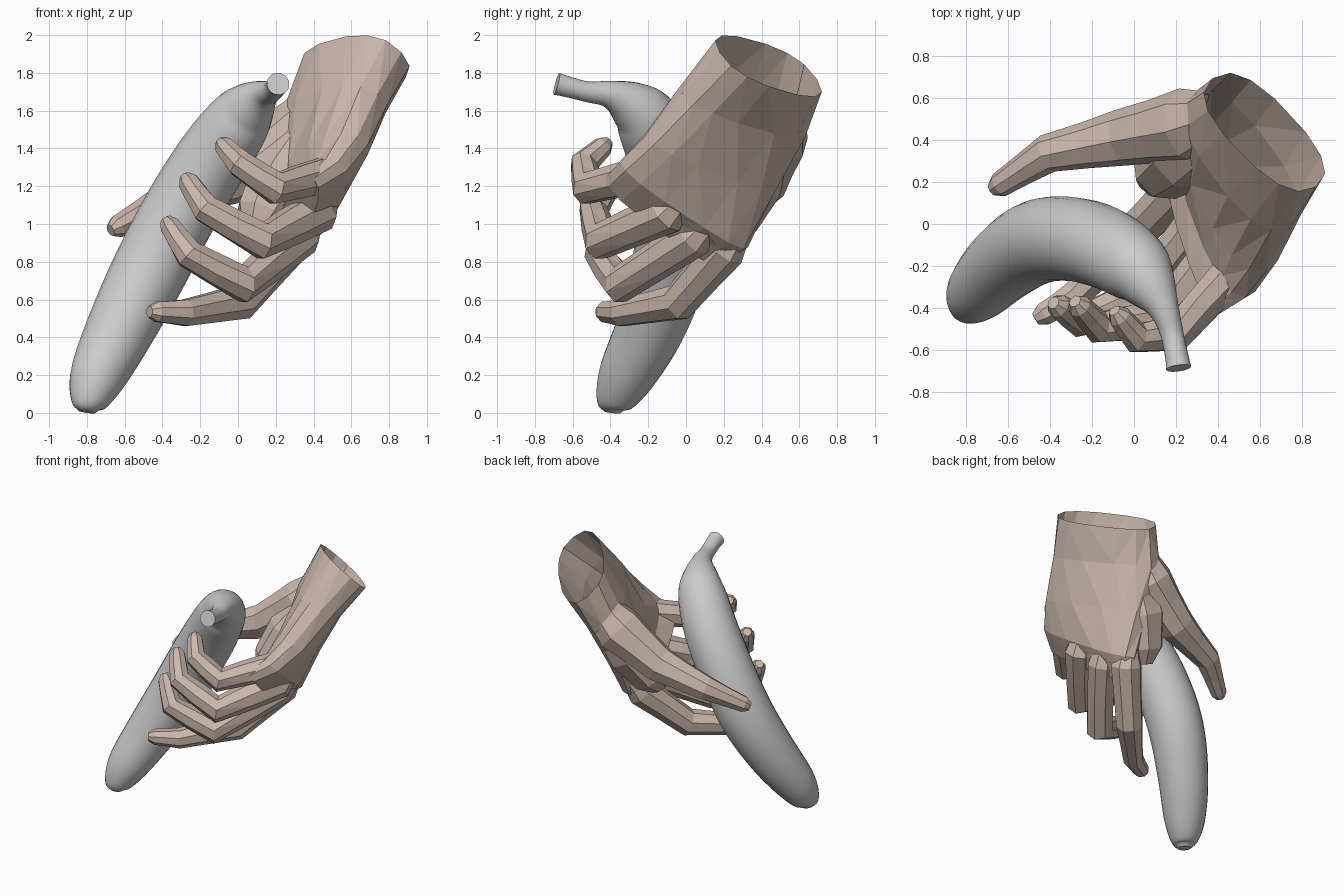
import bpy, bmesh, math
from mathutils import Vector

if "Cube" in bpy.data.objects:
    bpy.data.objects.remove(bpy.data.objects["Cube"])


def loft(name, rings):
    """Closed mesh through a list of equal-length point rings."""
    bm = bmesh.new()
    loops = [[bm.verts.new(p) for p in ring] for ring in rings]
    n = len(loops[0])
    for a, b in zip(loops, loops[1:]):
        for i in range(n):
            j = (i + 1) % n
            bm.faces.new((a[i], a[j], b[j], b[i]))
    bm.faces.new(loops[0][::-1])
    bm.faces.new(loops[-1])
    bmesh.ops.recalc_face_normals(bm, faces=bm.faces[:])
    mesh = bpy.data.meshes.new(name)
    bm.to_mesh(mesh)
    bm.free()
    ob = bpy.data.objects.new(name, mesh)
    bpy.context.collection.objects.link(ob)
    return ob


def tube(name, pts, sides):
    """Round tube along points (x, y, z, radius)."""
    pos = [Vector(p[:3]) for p in pts]
    rings, side = [], None
    for i, p in enumerate(pos):
        t = Vector()
        if i > 0:
            t += (p - pos[i - 1]).normalized()
        if i < len(pos) - 1:
            t += (pos[i + 1] - p).normalized()
        t.normalize()
        if side is None:
            side = t.orthogonal()
        side = (side - t * side.dot(t)).normalized()
        up = t.cross(side)
        rings.append([p + pts[i][3] * (side * math.cos(a) + up * math.sin(a))
                      for a in (2 * math.pi * (k + .5) / sides for k in range(sides))])
    return loft(name, rings)


def smooth_path(pts, steps):
    """Catmull-Rom interpolation of position and radius."""
    v = [Vector(p) for p in pts]
    v = [v[0] * 2 - v[1]] + v + [v[-1] * 2 - v[-2]]
    out = []
    for a, b, c, d in zip(v, v[1:], v[2:], v[3:]):
        for s in range(steps):
            t = s / steps
            out.append(.5 * (2 * b + (c - a) * t + (2 * a - 5 * b + 4 * c - d) * t ** 2
                             + (3 * b - a - 3 * c + d) * t ** 3))
    return out + [v[-2]]


def digit(name, joints):
    """Low-poly finger: slimmer between joints, blunt tapered tip."""
    pts = []
    for a, b in zip(joints, joints[1:]):
        a, b = Vector(a), Vector(b)
        mid = (a + b) / 2
        mid[3] *= .97
        pts += [a, mid]
    last, prev = Vector(joints[-1]), Vector(joints[-2])
    d = (last - prev).to_3d().normalized()
    tip = last.to_3d() + d * .045
    pts += [last, Vector((*tip, last[3] * .55))]
    return tube(name, pts, 8)


# Banana: tapered curved body running into a narrow stem
banana = tube("banana", smooth_path([
    (-.80, -.39, .005, .045), (-.79, -.38, .06, .10), (-.74, -.315, .2, .15),
    (-.62, -.19, .45, .182), (-.47, -.09, .75, .2), (-.315, -.07, 1.05, .2),
    (-.145, -.11, 1.33, .195), (.0, -.2, 1.54, .173), (.075, -.29, 1.63, .13),
    (.14, -.4, 1.685, .075), (.18, -.52, 1.7, .055), (.205, -.64, 1.73, .056),
    (.212, -.685, 1.742, .06)], 5), 24)

# Palm: flattened sections from wrist to finger roots
# (little-finger edge, index edge, half thickness)
sections = [
    ((.91, .25, 1.99), (.41, .72, 1.86), .21),
    ((.74, -.02, 1.69), (.28, .62, 1.50), .18),
    ((.63, -.22, 1.46), (.28, .47, 1.18), .155),
    ((.53, -.35, 1.33), (.27, .33, .88), .125),
    ((.40, -.43, 1.24), (.19, .21, .78), .09)]
mids = [(Vector(a) + Vector(b)) / 2 for a, b, t in sections]
rings = []
for i, (a, b, t) in enumerate(sections):
    half = (Vector(b) - Vector(a)) / 2
    axis = mids[min(i + 1, 4)] - mids[max(i - 1, 0)]
    n = half.cross(axis).normalized()
    ring = []
    for k in range(14):
        c, s = math.cos(2 * math.pi * k / 14), math.sin(2 * math.pi * k / 14)
        ring.append(mids[i] + half * math.copysign(abs(c) ** .8, c)
                    + n * t * math.copysign(abs(s) ** .8, s))
    rings.append(ring)
hand = loft("hand", rings)

# Thumb with its fleshy web, and four fingers curled around the banana
digits = [
    digit("thumb", [(.42, .52, 1.64, .12), (.26, .47, 1.45, .18), (-.06, .41, 1.23, .135),
                    (-.41, .335, 1.11, .092), (-.64, .185, .985, .06)]),
    tube("thumb_web", [(.42, .46, 1.55, .13), (.24, .34, 1.24, .19), (.13, .25, 1.04, .15),
                       (.09, .2, .95, .08)], 8),
    digit("index_finger", [(.29, .29, .98, .07), (.25, .21, .87, .115), (.01, -.04, .585, .1),
                           (-.28, -.34, .53, .075), (-.43, -.43, .535, .058)]),
    digit("middle_finger", [(.39, .15, 1.05, .07), (.33, .04, .93, .11), (.03, -.35, .68, .1),
                            (-.26, -.46, .84, .08), (-.36, -.39, .99, .058)]),
    digit("ring_finger", [(.47, .0, 1.17, .07), (.42, -.1, 1.06, .115), (.13, -.45, .91, .1),
                          (-.17, -.49, 1.08, .08), (-.26, -.39, 1.22, .058)]),
    digit("little_finger", [(.52, -.16, 1.34, .06), (.46, -.24, 1.26, .1), (.20, -.52, 1.19, .09),
                            (.01, -.54, 1.32, .075), (-.07, -.44, 1.41, .056)])]

# Fuse the digits into the palm
bpy.context.view_layer.objects.active = hand
for d in digits:
    mod = hand.modifiers.new("fuse", "BOOLEAN")
    mod.operation, mod.solver, mod.object = "UNION", "EXACT", d
    bpy.ops.object.modifier_apply(modifier=mod.name)
    bpy.data.objects.remove(d)

# Open the wrist with a slanted cut
bm = bmesh.new()
bm.from_mesh(hand.data)
bmesh.ops.bisect_plane(bm, geom=bm.verts[:] + bm.edges[:] + bm.faces[:],
                       plane_co=(.62, .44, 1.835), plane_no=(.395, .574, .718),
                       clear_outer=True)
bmesh.ops.triangulate(bm, faces=bm.faces[:])
bm.to_mesh(hand.data)
bm.free()

# Flat-shaded skin, smooth banana
skin = bpy.data.materials.new("skin")
skin.diffuse_color = (.60, .48, .42, 1)
skin.use_nodes = True
skin.node_tree.nodes["Principled BSDF"].inputs["Base Color"].default_value = skin.diffuse_color
hand.data.materials.clear()
hand.data.materials.append(skin)
for p in hand.data.polygons:
    p.use_smooth = False
    p.material_index = 0
bpy.ops.object.select_all(action="DESELECT")
banana.select_set(True)
bpy.context.view_layer.objects.active = banana
bpy.ops.object.shade_smooth_by_angle(angle=math.radians(40))
